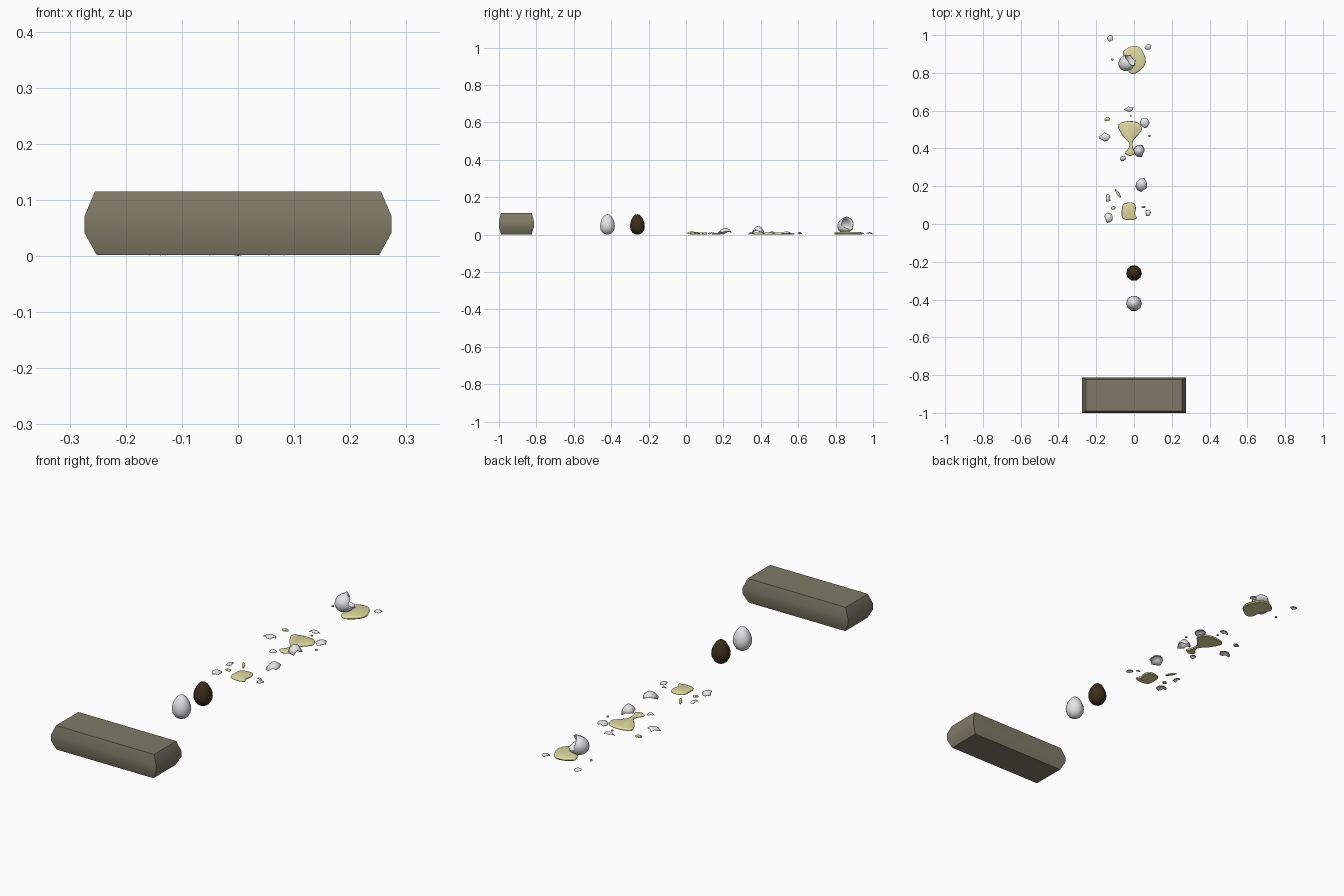
import bpy, bmesh, math, random
from mathutils import Vector, Matrix

if "Cube" in bpy.data.objects:
    bpy.data.objects.remove(bpy.data.objects["Cube"])


def material(name, rgb):
    m = bpy.data.materials.new(name)
    m.diffuse_color = (*rgb, 1)
    m.use_nodes = True
    m.node_tree.nodes["Principled BSDF"].inputs["Base Color"].default_value = m.diffuse_color
    return m


CARD = material("carton_grey_brown", (0.215, 0.195, 0.135))
WHITE = material("shell_white", (0.78, 0.78, 0.80))
BROWN = material("egg_brown", (0.045, 0.026, 0.010))
YOLK = material("yolk_yellow", (0.74, 0.70, 0.35))


def finish(bm, name, mat, angle=40, thickness=0):
    bmesh.ops.recalc_face_normals(bm, faces=bm.faces)
    me = bpy.data.meshes.new(name)
    bm.to_mesh(me)
    bm.free()
    ob = bpy.data.objects.new(name, me)
    bpy.context.collection.objects.link(ob)
    me.materials.append(mat)
    if thickness:
        s = ob.modifiers.new("thickness", 'SOLIDIFY')
        s.thickness = thickness
        s.offset = -1
    bpy.ops.object.select_all(action='DESELECT')
    ob.select_set(True)
    bpy.context.view_layer.objects.active = ob
    bpy.ops.object.shade_smooth_by_angle(angle=math.radians(angle))
    return ob


def loft(rings, cap_start=True, cap_end=True):
    """Skin closed loops of points; a one-point ring makes a fan."""
    bm = bmesh.new()
    vs = [[bm.verts.new(p) for p in r] for r in rings]
    for a, b in zip(vs, vs[1:]):
        n = max(len(a), len(b))
        for i in range(n):
            j = (i + 1) % n
            if len(a) == 1:
                bm.faces.new((a[0], b[i], b[j]))
            elif len(b) == 1:
                bm.faces.new((a[i], a[j], b[0]))
            else:
                bm.faces.new((a[i], a[j], b[j], b[i]))
    if cap_start and len(vs[0]) > 2:
        bm.faces.new(vs[0][::-1])
    if cap_end and len(vs[-1]) > 2:
        bm.faces.new(vs[-1])
    return bm


# Carton: stacked rectangles, widest at the lid seam
def rect(z, hx, hy):
    return [(sx * hx, -0.9065 + sy * hy, z)
            for sx, sy in ((-1, -1), (1, -1), (1, 1), (-1, 1))]


finish(loft([rect(0.002, 0.252, 0.082), rect(0.042, 0.274, 0.0935),
             rect(0.07, 0.274, 0.0935), rect(0.115, 0.255, 0.083)]),
       "carton", CARD, 30)


# Whole eggs
def egg_ring(t, r, h, n):
    rad = r * math.sin(t) * (1 + 0.17 * math.cos(t))
    z = h / 2 * (1 - math.cos(t))
    return [(rad * math.cos(2 * math.pi * i / n),
             rad * math.sin(2 * math.pi * i / n), z) for i in range(n)]


def egg(name, y, mat):
    rings = [[(0, 0, 0)]]
    rings += [egg_ring(math.pi * k / 9, 0.041, 0.11, 10) for k in range(1, 9)]
    bm = loft(rings + [[(0, 0, 0.11)]])
    bmesh.ops.translate(bm, verts=bm.verts, vec=(0, y, 0))
    finish(bm, name, mat, 60)


egg("white_egg", -0.42, WHITE)
egg("brown_egg", -0.26, BROWN)


# Spilled yolk puddles: smoothed outline with a rounded rim
def smooth(pts, sub=3):
    out, n = [], len(pts)
    for i in range(n):
        a, b, c, d = (Vector(pts[(i + k) % n]) for k in (-1, 0, 1, 2))
        for s in range(sub):
            t = s / sub
            out.append(0.5 * (2 * b + (c - a) * t + (2 * a - 5 * b + 4 * c - d) * t * t
                              + (3 * b - a - 3 * c + d) * t ** 3))
    return out


def puddle(name, pts, h, inset):
    o = smooth(pts)
    n = len(o)
    normals = []
    for i in range(n):
        e = (o[(i + 1) % n] - o[i - 1]).normalized()
        normals.append(Vector((-e.y, e.x)))
    area = sum(o[i - 1].x * o[i].y - o[i].x * o[i - 1].y for i in range(n))
    sgn = 1 if area > 0 else -1

    def ring(d, z):
        return [(*(p + q * d * sgn), z) for p, q in zip(o, normals)]
    finish(loft([ring(inset * 0.3, 0.002), ring(0, h * 0.5),
                 ring(inset * 0.3, h * 0.85), ring(inset, h)]), name, YOLK, 50)


puddle("spill_near", [(-.065, .065), (-.06, .1), (-.035, .113), (0, .11), (.01, .085),
                      (.005, .053), (.015, .03), (-.02, .02), (-.06, .03)], .012, .006)
puddle("spill_middle", [(-.085, .525), (-.03, .545), (.025, .535), (.042, .5), (.025, .475),
                        (-.005, .44), (-.005, .4), (.005, .375), (-.02, .36), (-.047, .375),
                        (-.03, .4), (-.027, .43), (-.062, .47)], .012, .006)
puddle("spill_far", [(-.06, .9), (-.04, .928), (0, .942), (.035, .93), (.062, .875),
                     (.05, .83), (0, .793), (-.03, .81), (-.035, .85)], .014, .008)


# Yolk drops: small flat ovals
def oval(x, y, rx, ry, rot, n=8):
    c, s = math.cos(rot), math.sin(rot)
    return [(x + c * rx * math.cos(a) - s * ry * math.sin(a),
             y + s * rx * math.cos(a) + c * ry * math.sin(a))
            for a in (2 * math.pi * i / n for i in range(n))]


for k, (x, y, rx, ry, rot) in enumerate([
        (-.085, .162, .027, .007, -1.0), (-.11, .085, .012, .009, .3),
        (-.142, .555, .015, .011, .2), (-.017, .573, .005, .006, 0),
        (.081, .467, .006, .006, 0), (-.115, .87, .006, .006, 0)]):
    puddle(f"yolk_drop_{k}", oval(x, y, rx, ry, rot), .008, .002)


# Shell shards: jagged domed patches
def shard(name, x, y, rx, ry, h, seed):
    rnd = random.Random(seed)
    n = 11
    edge = [rnd.uniform(0.72, 1.12) for _ in range(n)]
    rings = [[(0, 0, h)]]
    for f in (0.35, 0.7, 1.0):
        ring = []
        for i in range(n):
            a = 2 * math.pi * i / n
            r = f * (edge[i] if f == 1 else (1 + edge[i]) / 2)
            ring.append((rx * r * math.cos(a), ry * r * math.sin(a), h * (1 - r * r * 0.9)))
        rings.append(ring)
    bm = loft(rings, cap_end=False)
    bmesh.ops.rotate(bm, verts=bm.verts, matrix=Matrix.Rotation(rnd.uniform(-.12, .12), 3, 'X'))
    low = min(v.co.z for v in bm.verts)
    bmesh.ops.translate(bm, verts=bm.verts, vec=(x, y, 0.003 - low))
    finish(bm, name, WHITE, 50, 0.0025)


for k, s in enumerate([
        (-.138, .137, .014, .023, .009), (.042, .21, .034, .04, .031),
        (-.135, .033, .023, .025, .012), (.05, .09, .012, .006, .006),
        (.075, .058, .018, .021, .012), (-.026, .608, .025, .014, .011),
        (-.153, .46, .032, .024, .013), (.058, .535, .026, .03, .015),
        (.027, .386, .033, .034, .040), (-.06, .348, .018, .015, .011),
        (-.127, .982, .02, .017, .009), (.075, .937, .02, .016, .009)]):
    shard(f"shell_shard_{k}", *s, seed=k + 3)


# Half shell lying tilted on the far spill, with a jagged open rim
N = 12
rings = [[(0, 0, 0)]] + [egg_ring(math.pi * k / 9, 0.041, 0.11, N) for k in range(1, 6)]
rnd = random.Random(5)
rings[-1] = [(px, py, pz + rnd.uniform(-.008, .014)) for px, py, pz in rings[-1]]
bm = loft(rings, cap_end=False)
turn = Vector((0.62, 0.5, 0.38)).to_track_quat('Z', 'Y').to_matrix()
bmesh.ops.rotate(bm, verts=bm.verts, matrix=turn)
lo = [min(v.co[i] for v in bm.verts) for i in range(3)]
hi = [max(v.co[i] for v in bm.verts) for i in range(3)]
bmesh.ops.translate(bm, verts=bm.verts,
                    vec=(-.038 - (lo[0] + hi[0]) / 2, .853 - (lo[1] + hi[1]) / 2, .006 - lo[2]))
half = finish(bm, "half_shell", WHITE, 60, 0.003)
# open surfaces: keep outward normals so the wall thickens inward
c = sum((v.co for v in half.data.vertices), Vector()) / len(half.data.vertices)
if sum((p.center - c).dot(p.normal) for p in half.data.polygons) < 0:
    half.data.flip_normals()
